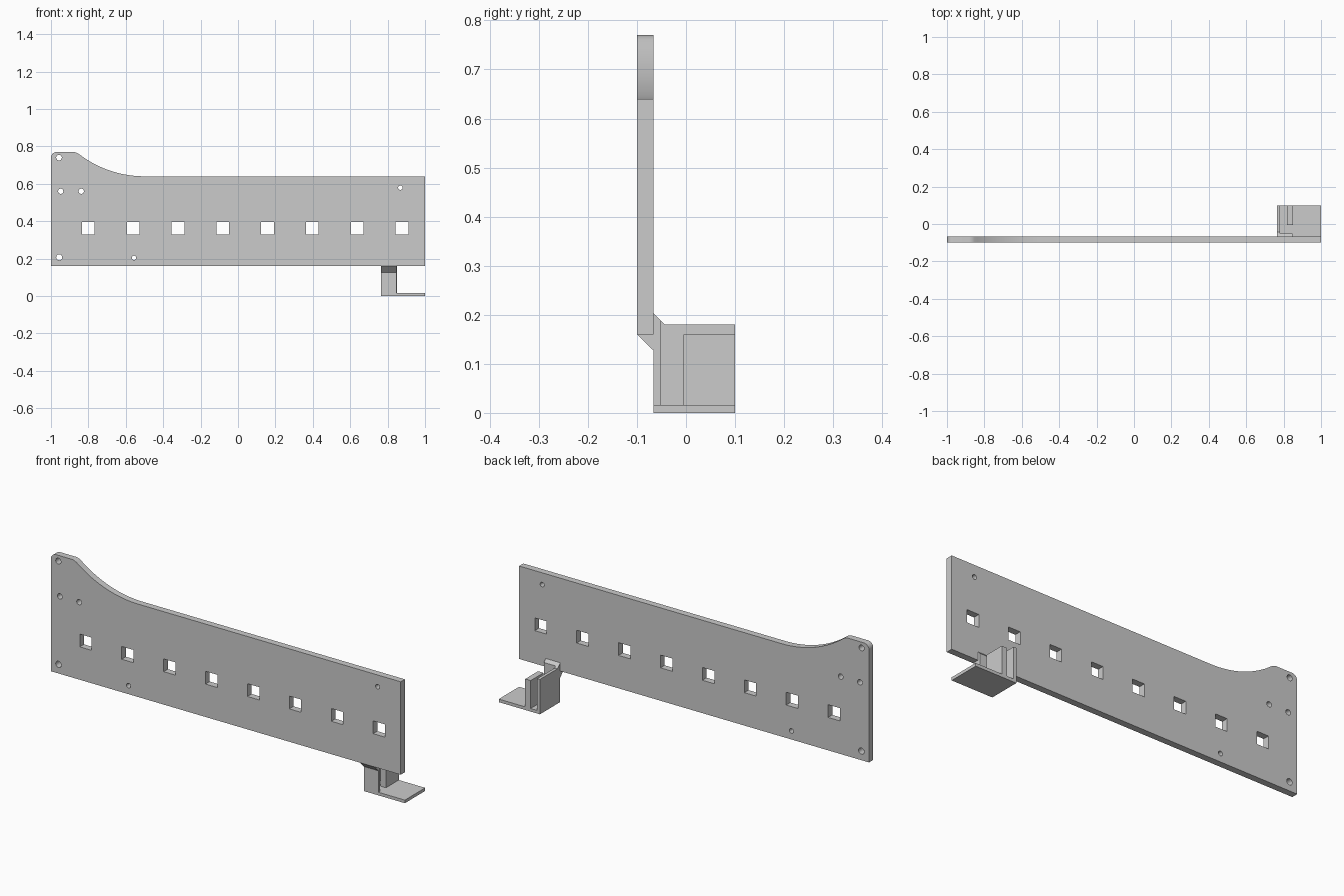
import bpy, bmesh
from math import cos, sin, radians, pi, asin

if "Cube" in bpy.data.objects:
    bpy.data.objects.remove(bpy.data.objects["Cube"])

Y0, Y1 = -0.1, -0.066      # panel front and back


def arc(cx, cz, r, a0, a1, n):
    return [(cx + r * cos(radians(a0 + (a1 - a0) * i / n)),
             cz + r * sin(radians(a0 + (a1 - a0) * i / n))) for i in range(n + 1)]


def activate(ob):
    bpy.ops.object.select_all(action='DESELECT')
    ob.select_set(True)
    bpy.context.view_layer.objects.active = ob


def plate(name, loops, y0, y1):
    """Flat plate from closed x/z loops; inner loops become holes."""
    cu = bpy.data.curves.new(name, 'CURVE')
    cu.dimensions = '2D'
    cu.fill_mode = 'BOTH'
    cu.extrude = (y1 - y0) / 2
    for pts in loops:
        sp = cu.splines.new('POLY')
        sp.points.add(len(pts) - 1)
        for p, (x, z) in zip(sp.points, pts):
            p.co = (x, z, 0, 1)
        sp.use_cyclic_u = True
    ob = bpy.data.objects.new(name, cu)
    bpy.context.collection.objects.link(ob)
    ob.rotation_euler.x = pi / 2
    ob.location.y = (y0 + y1) / 2
    activate(ob)
    bpy.ops.object.convert(target='MESH')
    ob = bpy.context.object
    bpy.ops.object.transform_apply(location=True, rotation=True, scale=True)
    bm = bmesh.new()
    bm.from_mesh(ob.data)
    bmesh.ops.remove_doubles(bm, verts=bm.verts, dist=1e-5)
    bmesh.ops.recalc_face_normals(bm, faces=bm.faces)
    bm.to_mesh(ob.data)
    bm.free()
    bpy.ops.object.shade_smooth_by_angle(angle=radians(30))
    return ob


def prism(name, profile, x0, x1):
    """Extrude a y/z profile along x."""
    bm = bmesh.new()
    face = bm.faces.new([bm.verts.new((x0, y, z)) for y, z in profile])
    ext = bmesh.ops.extrude_face_region(bm, geom=[face])['geom']
    for v in ext:
        if isinstance(v, bmesh.types.BMVert):
            v.co.x = x1
    bmesh.ops.recalc_face_normals(bm, faces=bm.faces)
    me = bpy.data.meshes.new(name)
    bm.to_mesh(me)
    bm.free()
    ob = bpy.data.objects.new(name, me)
    bpy.context.collection.objects.link(ob)
    return ob


def rect(a0, b0, a1, b1):
    return [(a0, b0), (a1, b0), (a1, b1), (a0, b1)]


# Panel outline: straight body, concave sweep, rounded raised corner
R, r = 0.575, 0.05
sweep = 180 / pi * asin(0.3516 / R)
outline = [(-1, 0.16), (1, 0.16), (1, 0.64)]
outline += arc(-0.5, 0.64 + R, R, 270, 270 - sweep, 20)
outline += arc(-0.882, 0.72, r, 90 - sweep, 90, 6)[1:]
outline += arc(-0.97, 0.74, 0.03, 90, 180, 8)

# Row of square windows and scattered screw holes
windows = [rect(x - 0.034, 0.33, x + 0.034, 0.396)
           for x in (-0.8 + 0.2395 * i for i in range(8))]
screws = [(-0.957, 0.74, 0.015), (-0.948, 0.56, 0.014), (-0.838, 0.56, 0.014),
          (-0.956, 0.207, 0.016), (-0.556, 0.204, 0.012), (0.868, 0.579, 0.012)]
holes = [arc(x, z, rad, 0, 360, 24)[:-1] for x, z, rad in screws]
plate("panel", [outline] + windows + holes, Y0, Y1)

# Bracket under the panel: base, side wall, front wall with toe, short rib
T = 0.016
prism("bracket_base", rect(Y1, 0, 0.1, T), 0.765, 1.0)
toe = [(Y1, T), (Y1, 0.127), (Y0, 0.16), (Y1, 0.16), (Y1, 0.203)]
prism("bracket_side_wall", toe + [(-0.043, 0.18), (0.1, 0.18), (0.1, T)], 0.765, 0.781)
prism("bracket_front_wall", toe + [(-0.051, 0.188), (-0.051, T)], 0.781, 0.848)
prism("bracket_rib", rect(-0.005, T, 0.1, 0.16), 0.818, 0.849)
